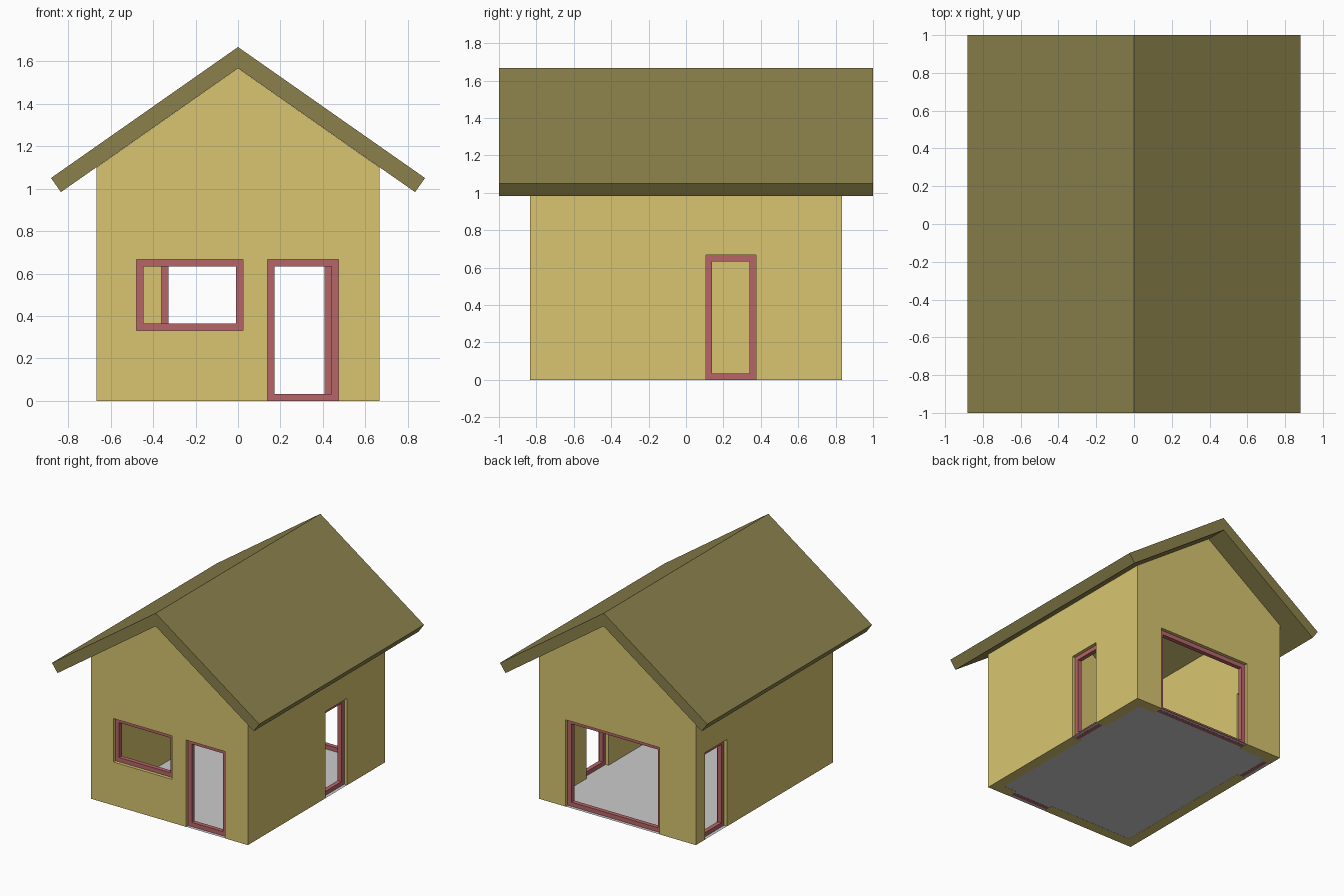
import bpy
import bmesh
from mathutils import Vector

if "Cube" in bpy.data.objects:
    bpy.data.objects.remove(bpy.data.objects["Cube"])

HX, HY, T = 0.667, 0.833, 0.083      # half width, half depth, wall thickness
PEAK, SLOPE = 1.567, 0.70            # wall apex and roof pitch
FRAME = 0.033


def material(name, color):
    m = bpy.data.materials.new(name)
    m.diffuse_color = (*color, 1)
    m.use_nodes = True
    m.node_tree.nodes["Principled BSDF"].inputs["Base Color"].default_value = m.diffuse_color
    return m


WALL = material("wall_yellow", (0.69, 0.56, 0.16))
ROOF = material("roof_olive", (0.26, 0.22, 0.07))
RED = material("frame_red", (0.47, 0.13, 0.14))


def make_object(name, bm, mat=None):
    bmesh.ops.recalc_face_normals(bm, faces=bm.faces)
    me = bpy.data.meshes.new(name)
    bm.to_mesh(me)
    bm.free()
    ob = bpy.data.objects.new(name, me)
    bpy.context.collection.objects.link(ob)
    if mat:
        me.materials.append(mat)
    return ob


def extrude_profile(name, pts, half_y, mat):
    """Extrude an x/z outline along y."""
    bm = bmesh.new()
    face = bm.faces.new([bm.verts.new((x, -half_y, z)) for x, z in pts])
    ext = bmesh.ops.extrude_face_region(bm, geom=[face])["geom"]
    verts = [v for v in ext if isinstance(v, bmesh.types.BMVert)]
    bmesh.ops.translate(bm, verts=verts, vec=(0, 2 * half_y, 0))
    return make_object(name, bm, mat)


def add_box(bm, lo, hi):
    lo, hi = Vector(lo), Vector(hi)
    vs = bmesh.ops.create_cube(bm, size=1)["verts"]
    for v in vs:
        v.co = (lo + hi) / 2 + v.co * (hi - lo)


def cut(target, lo, hi):
    bm = bmesh.new()
    add_box(bm, lo, hi)
    cutter = make_object("cutter", bm)
    cutter.hide_render = True
    mod = target.modifiers.new("cut", 'BOOLEAN')
    mod.operation, mod.solver, mod.object = 'DIFFERENCE', 'EXACT', cutter
    bpy.context.view_layer.objects.active = target
    bpy.ops.object.modifier_apply(modifier=mod.name)
    bpy.data.objects.remove(cutter)


# Gabled wall shell, open to the roof
eave = PEAK - SLOPE * HX
walls = extrude_profile("walls", [(-HX, 0), (HX, 0), (HX, eave), (0, PEAK), (-HX, eave)], HY, WALL)
cut(walls, (T - HX, T - HY, -1), (HX - T, HY - T, 3))

# Openings: name, wall axis, wall centre, start and end along wall, bottom, top
mx, my = HX - T / 2, HY - T / 2
openings = [
    ("front_window_frame", "y", -my, -0.477, 0.023, 0.333, 0.667),
    ("front_door_frame", "y", -my, 0.14, 0.473, 0, 0.667),
    ("back_door_frame", "y", my, -0.36, 0.44, 0, 0.667),
    ("right_door_frame", "x", mx, 0.107, 0.373, 0, 0.667),
    ("left_door_frame", "x", -mx, 0.455, 0.722, 0, 0.667),
]
for name, axis, c, a, b, z0, z1 in openings:
    def place(u, d, z):
        return (u, c + d, z) if axis == "y" else (c + d, u, z)

    cut(walls, place(a, -0.08, z0 if z0 else -0.1), place(b, 0.08, z1))
    # Mitre-free frame: rails across, stiles between them
    bm = bmesh.new()
    f, d = FRAME, FRAME / 2
    for u0, u1, v0, v1 in ((a, b, z0, z0 + f), (a, b, z1 - f, z1),
                           (a, a + f, z0 + f, z1 - f), (b - f, b, z0 + f, z1 - f)):
        add_box(bm, place(u0, -d, v0), place(u1, d, v1))
    make_object(name, bm, RED)

# Roof chevron with square-cut eaves
right = [(0.834, 0.984), (0.881, 1.05)]
roof = right + [(0, 1.667)] + [(-x, z) for x, z in reversed(right)] + [(0, PEAK)]
extrude_profile("roof", roof, 1.0, ROOF)

# Floor sheet, running under the thresholds
bm = bmesh.new()
bm.faces.new([bm.verts.new((x, y, 0.001)) for x, y in
              ((-HX, -HY), (HX, -HY), (HX, HY), (-HX, HY))])
make_object("floor", bm)
